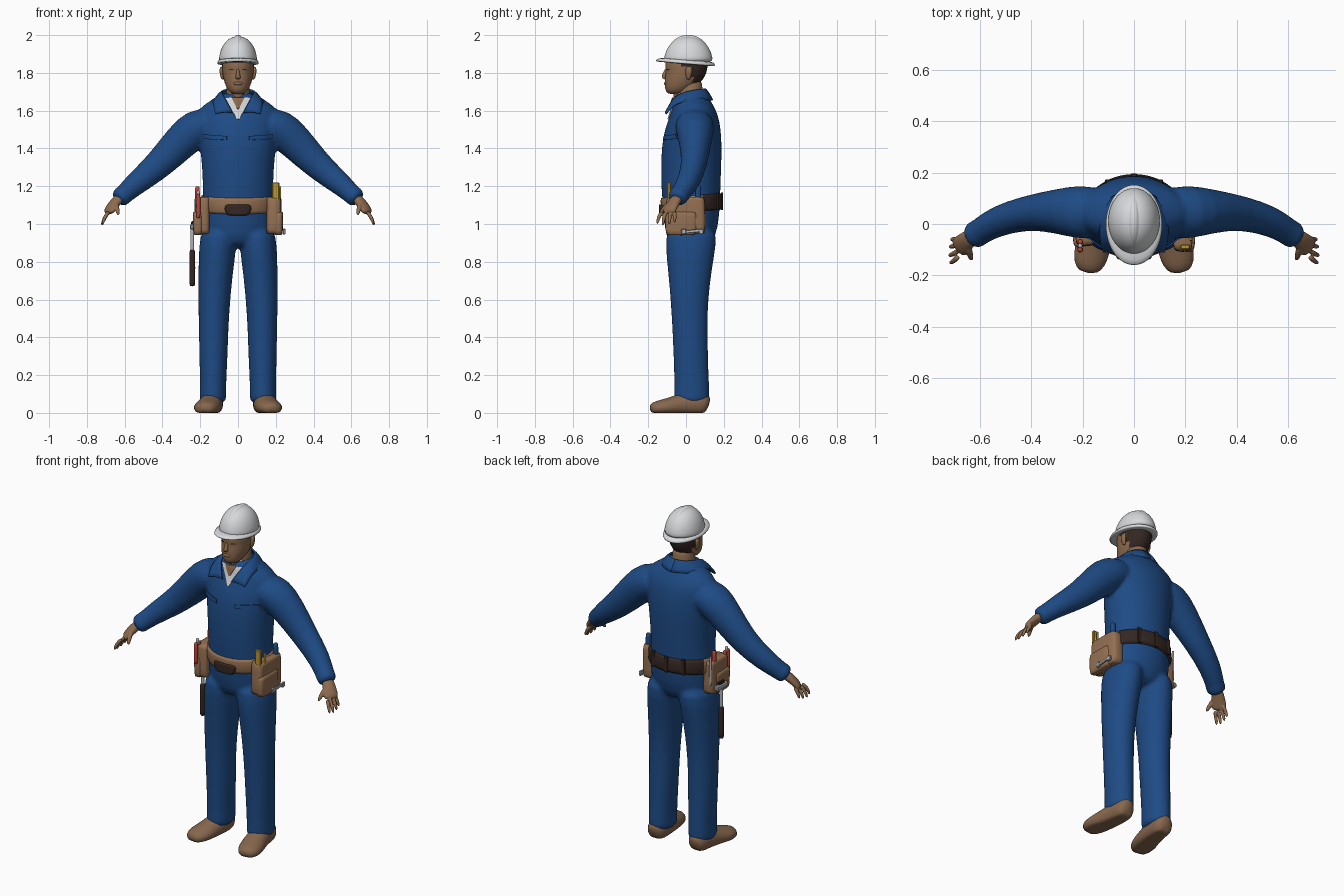
import bpy, bmesh, math
from mathutils import Vector

cube = bpy.data.objects.get("Cube")
if cube:
    bpy.data.objects.remove(cube, do_unlink=True)


def material(name, *rgb):
    m = bpy.data.materials.new(name)
    m.use_nodes = True
    m.diffuse_color = (*rgb, 1)
    m.node_tree.nodes["Principled BSDF"].inputs["Base Color"].default_value = (*rgb, 1)
    return m


BLUE = material("work blue", .013, .07, .235)
SKIN = material("skin", .27, .15, .078)
TAN = material("tan leather", .3, .165, .085)
BOOT = material("boot brown", .24, .135, .075)
WHITE = material("helmet white", .68, .69, .7)
DARK = material("dark leather", .035, .02, .016)
RED = material("tool red", .55, .06, .035)
YELLOW = material("tool yellow", .5, .3, .03)
METAL = material("steel grey", .45, .46, .48)


def finish(name, bm, mats, mirror=False, smooth=1):
    bmesh.ops.recalc_face_normals(bm, faces=bm.faces)
    me = bpy.data.meshes.new(name)
    bm.to_mesh(me)
    bm.free()
    ob = bpy.data.objects.new(name, me)
    bpy.context.collection.objects.link(ob)
    for m in mats:
        me.materials.append(m)
    if mirror:
        ob.modifiers.new("mirror", "MIRROR").use_mirror_merge = False
    if smooth:
        sub = ob.modifiers.new("subsurf", "SUBSURF")
        sub.levels = sub.render_levels = smooth
        sub.boundary_smooth = "PRESERVE_CORNERS"
        me.shade_smooth()
    return ob


def loft(name, rings, mats, flat=False, sides=16, power=1, rule=None, floor=None, **kw):
    """Skin rings (x, y, z, radius a, radius b) laid flat or square to their path."""
    bm = bmesh.new()
    pts = [Vector(r[:3]) for r in rings]
    loops = []
    for i, r in enumerate(rings):
        t = (pts[min(i + 1, len(pts) - 1)] - pts[max(i - 1, 0)]).normalized()
        if flat or abs(t.z) > .97:
            u, v = Vector((1, 0, 0)), Vector((0, 1, 0))
        else:
            u = t.cross(Vector((0, 0, 1))).normalized()
            v = u.cross(t)
        loop = []
        for k in range(sides):
            a = math.tau * k / sides
            c, s = (math.copysign(abs(q) ** power, q) for q in (math.cos(a), math.sin(a)))
            p = pts[i] + u * c * r[3] + v * s * r[4]
            if floor is not None:
                p.z = max(p.z, floor)
            loop.append(bm.verts.new(p))
        loops.append(loop)
    for a, b in zip(loops, loops[1:]):
        for k in range(sides):
            n = (k + 1) % sides
            bm.faces.new((a[k], a[n], b[n], b[k]))
    for end in (loops[0], loops[-1]):
        bm.faces.new(end)
    if rule:
        for f in bm.faces:
            f.material_index = int(rule(f.calc_center_median()))
    return finish(name, bm, mats, **kw)


def fuse(name, parts, voxel, rounds):
    """Join overlapping parts into one smooth skin."""
    bpy.ops.object.select_all(action="DESELECT")
    for p in parts:
        p.select_set(True)
    bpy.context.view_layer.objects.active = parts[0]
    bpy.ops.object.convert(target="MESH")
    bpy.ops.object.join()
    ob = bpy.context.view_layer.objects.active
    ob.name = name
    remesh = ob.modifiers.new("remesh", "REMESH")
    remesh.mode, remesh.voxel_size, remesh.use_smooth_shade = "VOXEL", voxel, True
    ob.modifiers.new("smooth", "SMOOTH").iterations = rounds
    return ob


def grid(name, rows, mats, thick, mirror=False, smooth=1):
    """Sheet through rows of points, thickened."""
    bm = bmesh.new()
    vs = [[bm.verts.new(p) for p in row] for row in rows]
    for a, b in zip(vs, vs[1:]):
        for k in range(len(a) - 1):
            bm.faces.new((a[k], a[k + 1], b[k + 1], b[k]))
    ob = finish(name, bm, mats, mirror, smooth)
    ob.modifiers.new("solid", "SOLIDIFY").thickness = thick
    ob.modifiers["solid"].offset = 0
    return ob


def patch(name, corners, mat, target, lift=.004, mirror=False, n=8):
    """Thin front plate from four (x, z) corners, projected onto a part."""
    a, b, c, d = (Vector((x, -.3, z)) for x, z in corners)
    rows = [[a.lerp(b, i / n).lerp(d.lerp(c, i / n), j / n) for i in range(n + 1)]
            for j in range(n + 1)]
    ob = grid(name, rows, [mat], .006, mirror, 0)
    w = ob.modifiers.new("wrap", "SHRINKWRAP")
    w.target, w.wrap_method, w.offset = target, "PROJECT", lift
    w.use_project_y = True
    w.wrap_mode = "OUTSIDE_SURFACE"
    ob.modifiers.move(len(ob.modifiers) - 1, 0)


def box(name, centre, size, mat, turn=0):
    """Small bevelled block, turned about x."""
    bm = bmesh.new()
    bmesh.ops.create_cube(bm, size=1)
    for v in bm.verts:
        v.co = Vector(c * s for c, s in zip(v.co, size))
    ob = finish(name, bm, [mat], smooth=0)
    ob.location, ob.rotation_euler.x = centre, turn
    ob.modifiers.new("bevel", "BEVEL").width = min(size) * .2


# Overalls: torso, legs and sleeves in one skin
torso = loft("torso", [(0, y, z, a, b) for z, y, a, b in (
    (.87, .02, .12, .09), (.93, .026, .185, .135), (1.05, .03, .193, .15),
    (1.2, .025, .185, .159), (1.35, .028, .196, .162), (1.47, .033, .21, .157),
    (1.56, .042, .22, .134), (1.61, .042, .215, .115), (1.65, .032, .15, .1),
    (1.7, .02, .085, .086))], [BLUE], flat=True, sides=24)
legs = loft("legs", [(x, y, z, a, b) for z, x, y, a, b in (
    (1, .1, .03, .095, .14), (.88, .107, .025, .102, .137), (.75, .118, .02, .094, .118),
    (.6, .126, .018, .087, .102), (.45, .129, .02, .08, .095), (.3, .13, .026, .077, .094),
    (.14, .132, .03, .07, .094), (.09, .132, .03, .072, .096), (.045, .134, .03, .074, .097))],
    [BLUE], flat=True, mirror=True)
sleeves = loft("sleeves", [
    (.12, .042, 1.545, .105, .08), (.22, .047, 1.512, .108, .107),
    (.3, .05, 1.44, .088, .098), (.42, .045, 1.31, .068, .079),
    (.54, .01, 1.215, .062, .064), (.6, -.03, 1.16, .052, .052),
    (.612, -.038, 1.15, .056, .055), (.642, -.055, 1.125, .052, .051)], [BLUE], mirror=True)
overalls = fuse("overalls", [torso, legs, sleeves], .011, 6)

# Hands
hand = [loft("palms", [(.62, -.042, 1.145, .034, .028), (.65, -.062, 1.115, .037, .026),
                       (.675, -.085, 1.08, .044, .022), (.69, -.095, 1.055, .042, .017)],
             [SKIN], mirror=True, sides=12)]
for dy, reach in ((-.035, .9), (-.012, 1), (.012, .95), (.033, .8)):
    start, knuckle = Vector((.68, -.091 + dy, 1.068)), Vector((.03, -.012 + dy * .3, -.035))
    tip = knuckle + Vector((.012, -.004 + dy * .1, -.045))
    hand.append(loft("fingers", [(*start, .012, .013), (*(start + knuckle * reach), .011, .011),
                                 (*(start + tip * reach), .008, .008)],
                     [SKIN], mirror=True, sides=8))
hand.append(loft("thumbs", [(.648, -.08, 1.115, .016, .017), (.64, -.12, 1.08, .014, .014),
                            (.632, -.142, 1.045, .009, .009)], [SKIN], mirror=True, sides=8))
fuse("hands", hand, .004, 3)

# Boots, flattened on the ground
loft("boots", [(.135, .12, .035, .03, .04), (.136, .1, .045, .055, .065),
               (.137, .04, .05, .062, .07), (.148, -.04, .04, .064, .06),
               (.163, -.1, .03, .072, .047), (.175, -.155, .025, .064, .04),
               (.18, -.192, .02, .036, .026)], [BOOT], mirror=True, floor=0)

# Head, with hair on the back faces
head = loft("head", [(0, (f + b) / 2, z, w, (b - f) / 2) for z, f, b, w in (
    (1.685, -.095, -.02, .03), (1.71, -.113, .03, .056), (1.75, -.113, .08, .073),
    (1.78, -.112, .1, .08), (1.805, -.106, .11, .083), (1.83, -.112, .116, .085),
    (1.87, -.108, .115, .085), (1.92, -.07, .08, .06))], [SKIN, DARK], flat=True, sides=24,
    rule=lambda c: c.y > .03 and c.z > 1.74 or c.z > 1.85 and c.y > -.02)
loft("neck", [(0, .025, 1.62, .075, .075), (0, .02, 1.7, .062, .066),
              (0, .025, 1.78, .06, .066)], [SKIN], flat=True)
loft("nose", [(0, -.1, 1.825, .008, .012), (0, -.113, 1.795, .01, .012),
              (0, -.12, 1.778, .016, .013), (0, -.11, 1.765, .012, .008)],
     [SKIN], flat=True, sides=8)
loft("lips", [(0, -.104, 1.755, .012, .006), (0, -.107, 1.749, .026, .011),
              (0, -.107, 1.738, .024, .01), (0, -.104, 1.733, .012, .006)],
     [SKIN], flat=True, sides=10)
loft("ears", [(.08, .012, 1.762, .008, .01), (.086, .014, 1.79, .011, .018),
              (.09, .016, 1.82, .011, .022), (.084, .016, 1.835, .006, .012)],
     [SKIN], flat=True, sides=8, mirror=True)
patch("eyes", ((.024, 1.82), (.044, 1.82), (.046, 1.815), (.022, 1.815)), DARK, head, .0, True)

# Hard hat: dome, raised crest, tilted brim
for part, rx, ry, top in (("helmet_dome", .104, .132, .144), ("helmet_crest", .05, .127, .151)):
    steps = [math.pi / 2 * k / 8 for k in range(8)] + [1.54]
    loft(part, [(0, .012, 1.85 + top * math.sin(a), rx * math.cos(a) ** .9, ry * math.cos(a) ** .9)
                for a in steps], [WHITE], flat=True, sides=24)
brim = loft("helmet_brim", [(0, .01, -.008, .1, .13), (0, -.004, -.008, .111, .159),
                            (0, -.004, .002, .111, .159), (0, .008, .02, .104, .137)],
            [WHITE], flat=True, sides=32)
brim.location.z, brim.rotation_euler.x = 1.855, -.08

# Collar, undershirt and chest pockets
loft("shirt_band", [(0, .02, 1.66, .076, .08), (0, .022, 1.712, .067, .074)], [WHITE], flat=True)
patch("shirt_front", ((-.066, 1.668), (.066, 1.668), (.006, 1.555), (-.006, 1.555)),
      WHITE, overalls)
patch("open_neck", ((-.034, 1.668), (.034, 1.668), (.004, 1.61), (-.004, 1.61)),
      SKIN, overalls, .009)
loft("throat", [(0, -.012, 1.655, .036, .06), (0, -.012, 1.69, .04, .056),
                (0, -.005, 1.72, .04, .05)], [SKIN], flat=True)
inner = ((0, .1, 1.715), (.06, .085, 1.712), (.088, .025, 1.705), (.08, -.045, 1.685),
         (.058, -.08, 1.645), (.03, -.105, 1.59))
outer = ((0, .14, 1.655), (.09, .115, 1.655), (.135, .03, 1.655), (.13, -.055, 1.64),
         (.126, -.082, 1.612), (.12, -.108, 1.583))
grid("collar", [inner, [Vector(a).lerp(Vector(b), .5) + Vector((0, 0, .008))
                        for a, b in zip(inner, outer)], outer], [BLUE], .01, True)
patch("pocket_flaps", ((.06, 1.465), (.185, 1.475), (.185, 1.45), (.06, 1.445)),
      BLUE, overalls, .005, True)

# Belt: tan front, dark back with loops
belt = loft("belt", [(0, .03, z, .2, .164) for z in (-.046, -.042, .042, .046)], [TAN, DARK],
            flat=True, sides=32, rule=lambda c: c.y > .09)
belt.location.z, belt.rotation_euler.x = 1.105, .08
loft("belt_pad", [(0, -.12, z, a, .024) for z, a in (
    (1.045, .05), (1.05, .062), (1.085, .075), (1.1, .068), (1.104, .055))],
    [DARK], flat=True, power=.6)
for x in (-.1, 0, .1):
    box("belt_loop", (x, .19 - x * x * 2.2, 1.12), (.025, .012, .094), DARK)

# Hip pouches: a tall back pocket and a shorter outer one
for side, name in ((1, "left"), (-1, "right")):
    deep = .107 if side > 0 else .085
    loft(name + "_pouch", [(side * .19, -.003, z, .04, deep * k) for z, k in (
        (.945, .9), (.955, 1), (1.05, 1), (1.135, .96), (1.145, .92))],
        [TAN], flat=True, power=.4)
    loft(name + "_outer_pocket", [(side * .212, -.025, z, a, deep * k) for z, a, k in (
        (.94, .022, .7), (.95, .026, .8), (1.06, .028, .8), (1.066, .025, .75))],
        [TAN], flat=True, power=.5)


def rod(name, x, y, low, high, r, mat):
    loft(name, [(x, y, z, r * k, r * k) for z, k in (
        (low, .7), (low + .008, 1), (high - .008, 1), (high, .7))],
        [mat], flat=True, sides=10)


# Left hip tools
box("folding_rule", (.2, -.09, 1.14), (.038, .02, .16), YELLOW)
rod("pencil", .222, -.06, 1.05, 1.2, .007, YELLOW)
rod("screwdriver_handle", .205, .065, 1.1, 1.205, .016, BLUE)
box("wrench", (.244, .035, .962), (.01, .09, .016), METAL, .1)
for y in (-.012, .08):
    box("wrench_end", (.244, y, .96), (.014, .025, .028), METAL, .1)

# Right hip tools: pliers, screwdriver, hammer in a loop
for y in (-.1, -.07):
    rod("pliers_grip", -.21, y, 1.03, 1.16, .012, RED)
rod("pliers_jaw", -.21, -.085, 1.14, 1.18, .01, METAL)
rod("red_screwdriver", -.215, .04, 1.05, 1.2, .014, RED)
rod("chisel_shaft", -.215, .075, 1.0, 1.18, .007, METAL)
box("hammer_loop", (-.238, .01, 1.0), (.02, .05, .03), DARK)
rod("hammer_shaft", -.242, .01, .84, .99, .011, METAL)
rod("hammer_grip", -.242, .01, .67, .865, .017, DARK)
box("hammer_head", (-.242, .01, .985), (.026, .1, .028), METAL)
